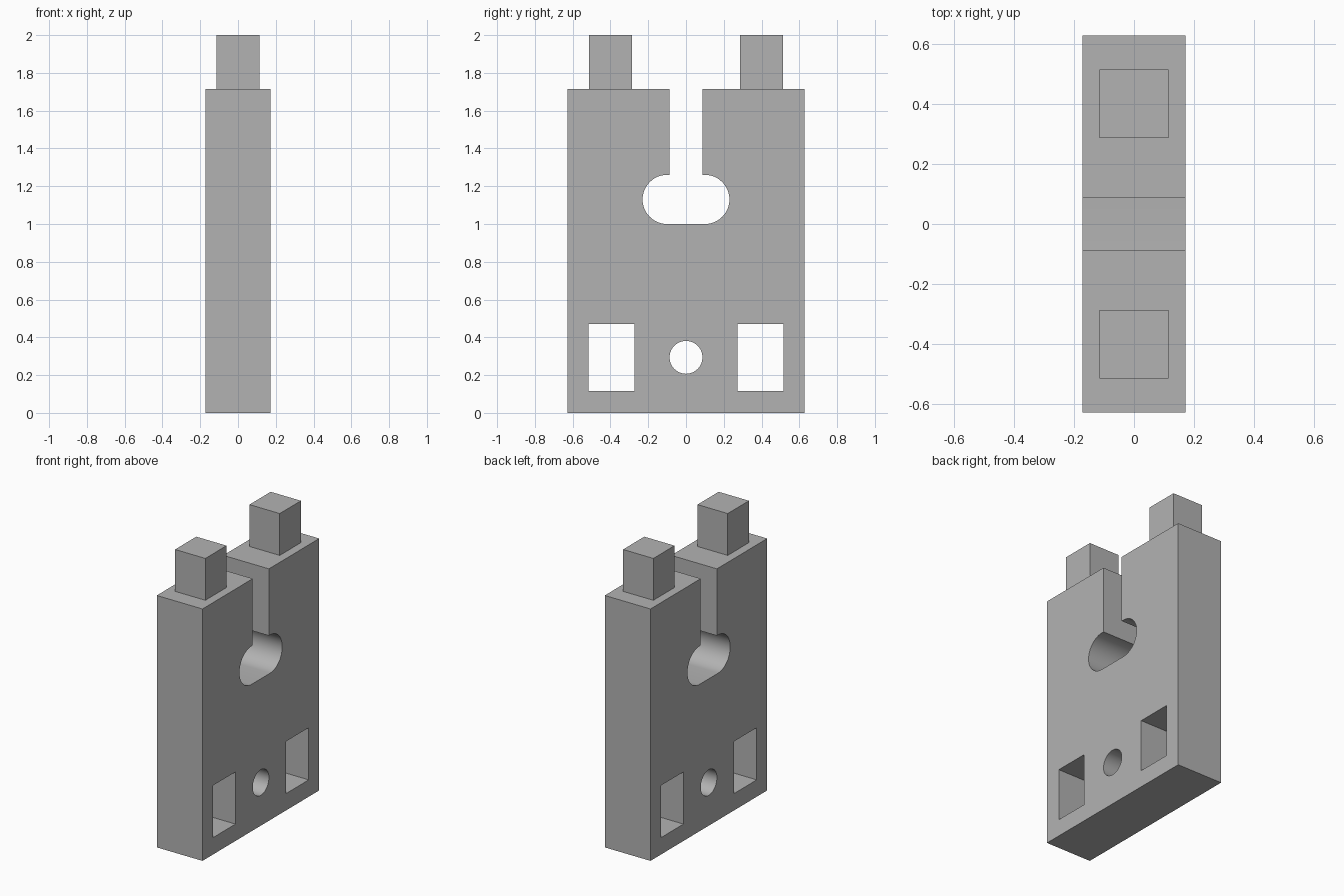
import bpy, bmesh
from math import sin, cos, pi, radians

cube = bpy.data.objects.get("Cube")
if cube:
    bpy.data.objects.remove(cube, do_unlink=True)

HALF_X, HALF_Y, BODY_TOP = 0.172, 0.628, 1.715
PEG_Y, PEG_HALF = 0.4, 0.114

grey = bpy.data.materials.new("plain grey")
grey.use_nodes = True
colour = (0.45, 0.45, 0.45, 1)
grey.diffuse_color = colour
grey.node_tree.nodes["Principled BSDF"].inputs["Base Color"].default_value = colour


def prism(name, outline, half_depth):
    """Extrude a (y, z) outline along x, centred on x = 0."""
    bm = bmesh.new()
    face = bm.faces.new([bm.verts.new((-half_depth, y, z)) for y, z in outline])
    moved = bmesh.ops.extrude_face_region(bm, geom=[face])["geom"]
    verts = [v for v in moved if isinstance(v, bmesh.types.BMVert)]
    bmesh.ops.translate(bm, verts=verts, vec=(2 * half_depth, 0, 0))
    bmesh.ops.recalc_face_normals(bm, faces=bm.faces)
    mesh = bpy.data.meshes.new(name)
    bm.to_mesh(mesh)
    bm.free()
    mesh.materials.append(grey)
    obj = bpy.data.objects.new(name, mesh)
    bpy.context.collection.objects.link(obj)
    return obj


def rect(y0, y1, z0, z1):
    return [(y0, z0), (y1, z0), (y1, z1), (y0, z1)]


def arc(y, z, r, start, end, steps):
    angles = [radians(start + (end - start) * i / steps) for i in range(steps + 1)]
    return [(y + r * cos(a), z + r * sin(a)) for a in angles]


# Body with the open slot and its rounded lower chamber
slot, chamber_z, chamber_r, chamber_y = 0.087, 1.13, 0.13, 0.1
right_half = [(HALF_Y, 0), (HALF_Y, BODY_TOP), (slot, BODY_TOP),
              (slot, chamber_z + chamber_r)]
right_half += arc(chamber_y, chamber_z, chamber_r, 90, -90, 24)
outline = right_half + [(-y, z) for y, z in reversed(right_half)]
body = prism("slotted_body", outline, HALF_X)

# Through holes: two rectangular sockets and a round bore
cutters = [prism("socket_cutter", rect(s * 0.394 - 0.121, s * 0.394 + 0.121, 0.115, 0.47), 0.4)
           for s in (-1, 1)]
cutters.append(prism("bore_cutter", arc(0, 0.294, 0.087, 0, 360, 48)[:-1], 0.4))
for cutter in cutters:
    cutter.hide_render = True
    mod = body.modifiers.new("hole", 'BOOLEAN')
    mod.operation = 'DIFFERENCE'
    mod.solver = 'EXACT'
    mod.object = cutter

# Bake the holes and drop the cutters
graph = bpy.context.evaluated_depsgraph_get()
baked = bpy.data.meshes.new_from_object(body.evaluated_get(graph))
body.modifiers.clear()
body.data = baked
for cutter in cutters:
    bpy.data.objects.remove(cutter, do_unlink=True)

# Square pegs on top
for side, name in ((-1, "front_peg"), (1, "back_peg")):
    y = side * PEG_Y
    prism(name, rect(y - PEG_HALF, y + PEG_HALF, BODY_TOP, 2.0), PEG_HALF)

# Smooth the curved walls, keep the edges crisp
bpy.ops.object.select_all(action='DESELECT')
body.select_set(True)
bpy.context.view_layer.objects.active = body
bpy.ops.object.shade_smooth_by_angle(angle=radians(30))
